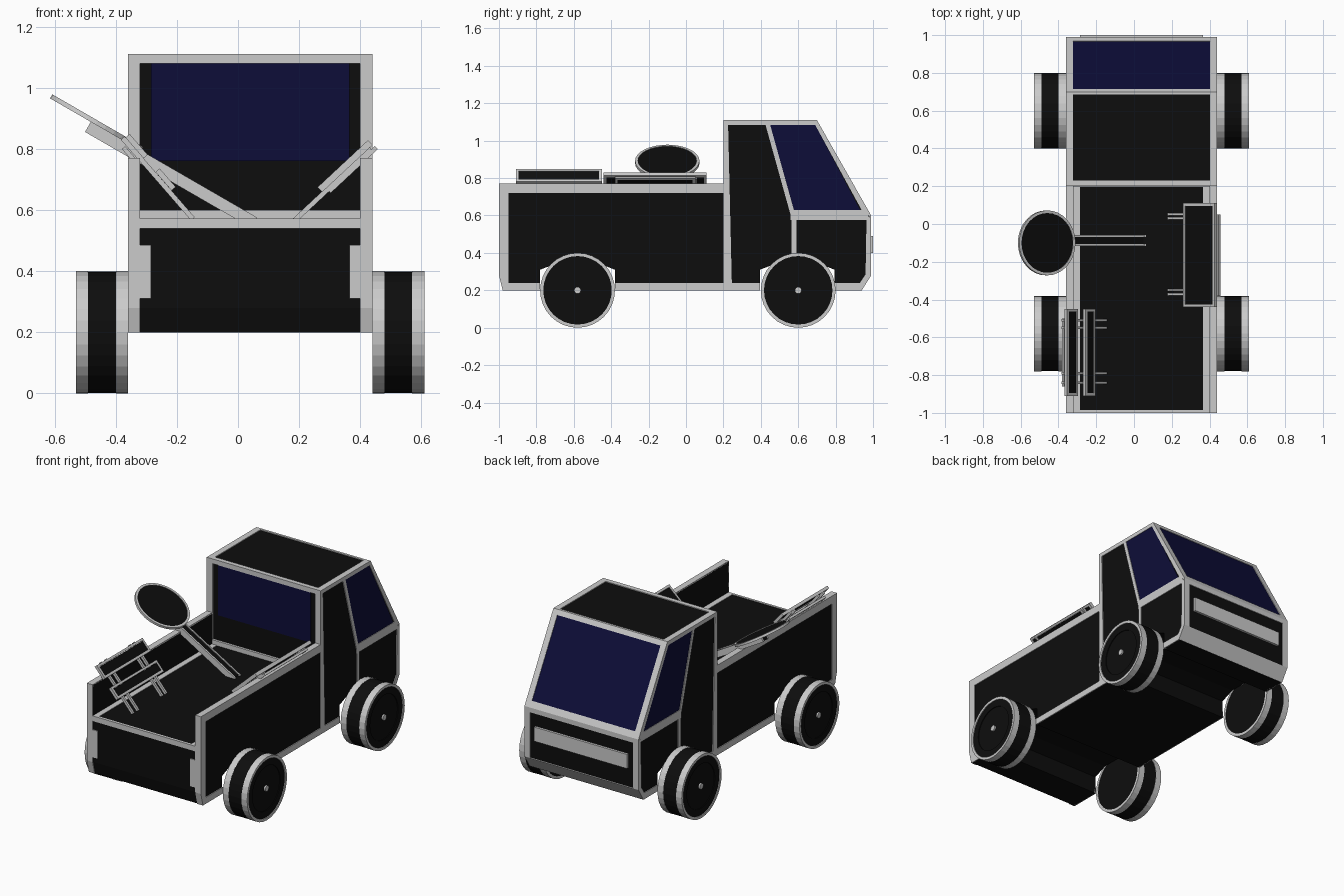
import bpy, bmesh, math
from mathutils import Vector

if "Cube" in bpy.data.objects:
    bpy.data.objects.remove(bpy.data.objects["Cube"])

def material(name, rgb):
    m = bpy.data.materials.new(name)
    m.diffuse_color = (*rgb, 1)
    m.use_nodes = True
    m.node_tree.nodes["Principled BSDF"].inputs["Base Color"].default_value = m.diffuse_color
    return m

BLACK = material("black", (0.004, 0.004, 0.004))
NAVY = material("navy_glass", (0.004, 0.004, 0.04))
CX = 0.04  # body centre line in x

def slabs(name, polys, d, mat=None, loc=(0, 0, 0), tilt=0):
    """Extrude each polygon along d, all in one object."""
    bm = bmesh.new()
    d = Vector(d)
    for pts in polys:
        a = [bm.verts.new(p) for p in pts]
        b = [bm.verts.new(Vector(p) + d) for p in pts]
        bm.faces.new(a)
        bm.faces.new(b[::-1])
        for i in range(len(a)):
            j = (i + 1) % len(a)
            bm.faces.new((a[j], a[i], b[i], b[j]))
    return finish(name, bm, mat, loc, tilt)

def finish(name, bm, mat, loc=(0, 0, 0), tilt=0):
    bmesh.ops.recalc_face_normals(bm, faces=bm.faces)
    me = bpy.data.meshes.new(name)
    bm.to_mesh(me)
    bm.free()
    ob = bpy.data.objects.new(name, me)
    bpy.context.collection.objects.link(ob)
    ob.location = loc
    ob.rotation_euler = (0, tilt, 0)
    if mat:
        me.materials.append(mat)
    return ob

def box(name, x0, x1, y0, y1, z0, z1, mat=None, loc=(0, 0, 0), tilt=0):
    return slabs(name, [[(x0, y0, z0), (x1, y0, z0), (x1, y1, z0), (x0, y1, z0)]],
                 (0, 0, z1 - z0), mat, loc, tilt)

def ring(outer, inner):
    n = len(outer)
    return [[outer[i], outer[(i + 1) % n], inner[(i + 1) % n], inner[i]] for i in range(n)]

def lathe(name, profile, mat, loc, axis="x", n=32, tilt=0):
    """Revolve a closed (along, radius) profile."""
    bm = bmesh.new()
    rows = []
    for k in range(n):
        c, s = math.cos(2 * math.pi * k / n), math.sin(2 * math.pi * k / n)
        rows.append([bm.verts.new((h, r * c, r * s) if axis == "x" else (r * c, r * s, h))
                     for h, r in profile])
    for k in range(n):
        a, b = rows[k], rows[(k + 1) % n]
        for i in range(len(profile)):
            j = (i + 1) % len(profile)
            bm.faces.new((a[i], a[j], b[j], b[i]))
    bmesh.ops.remove_doubles(bm, verts=bm.verts, dist=1e-6)
    return finish(name, bm, mat, loc, tilt)

# Body core with wheel openings, extruded across the width
def arch(y):
    return [(y - 0.2, 0.2), (y - 0.2, 0.31), (y - 0.11, 0.345),
            (y + 0.11, 0.345), (y + 0.2, 0.31), (y + 0.2, 0.2)]
core = [(-0.995, 0.28), (-0.975, 0.2), *arch(-0.58), *arch(0.595), (0.937, 0.2), (0.985, 0.28),
        (0.985, 0.6), (0.697, 1.105), (0.21, 1.105), (0.21, 0.57), (-0.995, 0.57)]
slabs("body", [[(CX - 0.395, y, z) for y, z in core]], (0.79, 0, 0), BLACK)

# Side strips (y, z), repeated on both flanks
strips = [
    [(-1, 0.28), (-0.95, 0.28), (-0.95, 0.77), (-1, 0.77)],
    [(-0.98, 0.2), (-0.78, 0.2), (-0.78, 0.24), (-0.95, 0.24), (-0.95, 0.28), (-1, 0.28)],
    [(-0.38, 0.2), (0.395, 0.2), (0.395, 0.24), (-0.38, 0.24)],
    [(0.795, 0.2), (0.94, 0.2), (0.99, 0.28), (0.96, 0.285), (0.93, 0.24), (0.795, 0.24)],
    [(-0.95, 0.72), (0.2, 0.72), (0.2, 0.77), (-0.95, 0.77)],
    [(0.2, 0.24), (0.245, 0.24), (0.225, 1.09), (0.2, 1.09)],
    [(0.2, 1.085), (0.71, 1.085), (0.697, 1.11), (0.2, 1.11)],
    [(0.425, 1.085), (0.45, 1.085), (0.585, 0.6), (0.56, 0.6)],
    [(0.56, 0.575), (0.985, 0.575), (0.96, 0.63), (0.56, 0.63)],
    [(0.565, 0.345), (0.59, 0.345), (0.59, 0.575), (0.565, 0.575)],
    [(0.96, 0.285), (0.99, 0.28), (0.99, 0.6), (0.965, 0.575)],
    [(0.67, 1.11), (0.7, 1.11), (0.99, 0.6), (0.955, 0.6), (0.69, 1.085)],
]
side_glass = [(0.45, 1.085), (0.69, 1.085), (0.93, 0.63), (0.578, 0.63)]
for s, side in ((-1, "left"), (1, "right")):
    X = lambda v: CX + s * v
    slabs(side + "_side_frame", [[(X(0.4), y, z) for y, z in p] for p in strips], (-s * 0.012, 0, 0))
    slabs(side + "_side_window", [[(X(0.397), y, z) for y, z in side_glass]], (-s * 0.008, 0, 0), NAVY)
    # Bed walls, caps and floor edging
    box(side + "_bed_wall", X(0.36), X(0.395), -0.995, 0.2, 0.5, 0.766, BLACK)
    box(side + "_wall_cap", X(0.36), X(0.4), -1, 0.2, 0.762, 0.77)
    slabs(side + "_rear_post", [[(X(0.36), -1, 0.28), (X(0.4), -1, 0.28), (X(0.4), -1, 0.77), (X(0.36), -1, 0.77)]],
          (0, 0.01, 0))
    slabs(side + "_rear_foot", [[(X(0.36), -1, 0.28), (X(0.4), -1, 0.28), (X(0.4), -0.98, 0.2), (X(0.36), -0.98, 0.2)]],
          (0, 0.01, 0))
    box(side + "_tail_light", X(0.325), X(0.36), -1, -0.985, 0.31, 0.485)
    box(side + "_floor_edge", X(0.325), X(0.36), -1, 0.2, 0.565, 0.573)
    # Cab rear post and front lower corner
    box(side + "_cab_post", X(0.36), X(0.4), 0.2, 0.215, 0.57, 1.11)
    box(side + "_nose_post", X(0.36), X(0.4), 0.98, 0.99, 0.28, 0.6)
    # Wheels
    for y, end in ((-0.58, "rear"), (0.6, "front")):
        c, tag = (CX, y, 0.2), f"{side}_{end}_"
        def part(nm, a, b, r, R, mat=None):
            lathe(tag + nm, [(s * a, r), (s * b, r), (s * b, R), (s * a, R)], mat, c)
        part("inner_rim", 0.4, 0.44, 0.183, 0.2)
        part("tread", 0.44, 0.53, 0.17, 0.199, BLACK)
        part("outer_rim", 0.53, 0.57, 0.183, 0.2)
        part("disc", 0.402, 0.56, 0, 0.1835, BLACK)
        part("disc_ring", 0.55, 0.565, 0.14, 0.1835, BLACK)
        part("hub", 0.55, 0.57, 0, 0.018)

# Cross rails
L, R = CX - 0.36, CX + 0.36
box("tail_rail", L, R, -1, -0.985, 0.54, 0.573)
box("bed_head_rail", L, R, 0.195, 0.215, 0.57, 0.6)
box("cab_rear_top_rail", L, R, 0.2, 0.215, 1.08, 1.11)
box("rear_window", CX - 0.325, CX + 0.325, 0.205, 0.215, 0.76, 1.08, NAVY)
box("nose_top_rail", L, R, 0.98, 0.99, 0.57, 0.6)
slabs("nose_bottom_rail", [[(CX - 0.4, 0.99, 0.28), (CX + 0.4, 0.99, 0.28), (CX + 0.4, 0.94, 0.2), (CX - 0.4, 0.94, 0.2)]],
      (0, -0.01, 0.004))
box("front_bar", CX - 0.325, CX + 0.325, 0.98, 1.0, 0.4, 0.49)

# Roof frame and windscreen
def rect(w, y0, y1, zf):
    return [(CX - w, y0, zf(y0)), (CX + w, y0, zf(y0)), (CX + w, y1, zf(y1)), (CX - w, y1, zf(y1))]
flat = lambda y: 1.11
slope = lambda y: 1.11 - (y - 0.7) * 0.51 / 0.29
slabs("roof_frame", ring(rect(0.4, 0.2, 0.7, flat), rect(0.362, 0.23, 0.685, flat)), (0, 0, -0.01))
slabs("windscreen_frame", ring(rect(0.4, 0.7, 0.99, slope), rect(0.362, 0.716, 0.97, slope)), (0, -0.009, -0.005))
slabs("windscreen", [rect(0.362, 0.716, 0.97, slope)], (0, -0.006, -0.003), NAVY,
      loc=(0, -0.003, -0.0015))

# Loose cargo: tilted panels with a pale border
def panel(name, loc, w, l, t, tilt, b=0.014):
    def r(i):
        u, v = w / 2 - i, l / 2 - i
        return [(-u, -v, 0), (u, -v, 0), (u, v, 0), (-u, v, 0)]
    slabs(name + "_border", ring(r(0), r(b)), (0, 0, -t), None, loc, tilt)
    slabs(name, [r(b)], (0, 0, -t + 0.006), BLACK, (loc[0], loc[1], loc[2] - 0.003), tilt)

a = math.radians(49)
top = (-0.325, -0.68, 0.815)
panel("small_barrier_upper_board", top, 0.09, 0.46, 0.018, a)
panel("small_barrier_lower_board", (-0.23, -0.68, 0.706), 0.08, 0.46, 0.018, a)
panel("small_barrier_back_board", (-0.353, -0.68, 0.79), 0.05, 0.36, 0.014, a)
for i, y in enumerate((0.17, 0.13, -0.11, -0.16)):
    box(f"small_barrier_leg_{i}", -0.05, 0.30, y - 0.007, y + 0.007, -0.034, -0.018, None, top, a)

a = math.radians(-43)
top = (0.343, -0.165, 0.752)
panel("large_barrier_board", top, 0.226, 0.55, 0.022, a)
panel("large_barrier_back_board", (0.371, -0.165, 0.738), 0.21, 0.43, 0.014, a)
for i, y in enumerate((0.195, 0.217, -0.185, -0.207)):
    box(f"large_barrier_leg_{i}", -0.27, 0.1, y - 0.006, y + 0.006, -0.036, -0.02, None, top, a)

# Round sign with a channel post
a = math.radians(30)
loc = (-0.46, -0.1, 0.89)
lathe("sign_rim", [(-0.012, 0.158), (0.003, 0.158), (0.003, 0.172), (-0.012, 0.172)], None, loc, "z", 32, a)
lathe("sign_face", [(-0.01, 0), (0, 0), (0, 0.159), (-0.01, 0.159)], BLACK, loc, "z", 32, a)
box("sign_post", -0.018, 0.6, -0.008, 0.032, -0.047, -0.016, BLACK, loc, a)
for i, y in enumerate((-0.012, 0.036)):
    box(f"sign_post_edge_{i}", -0.018, 0.61, y - 0.005, y + 0.005, -0.05, -0.011, None, loc, a)
